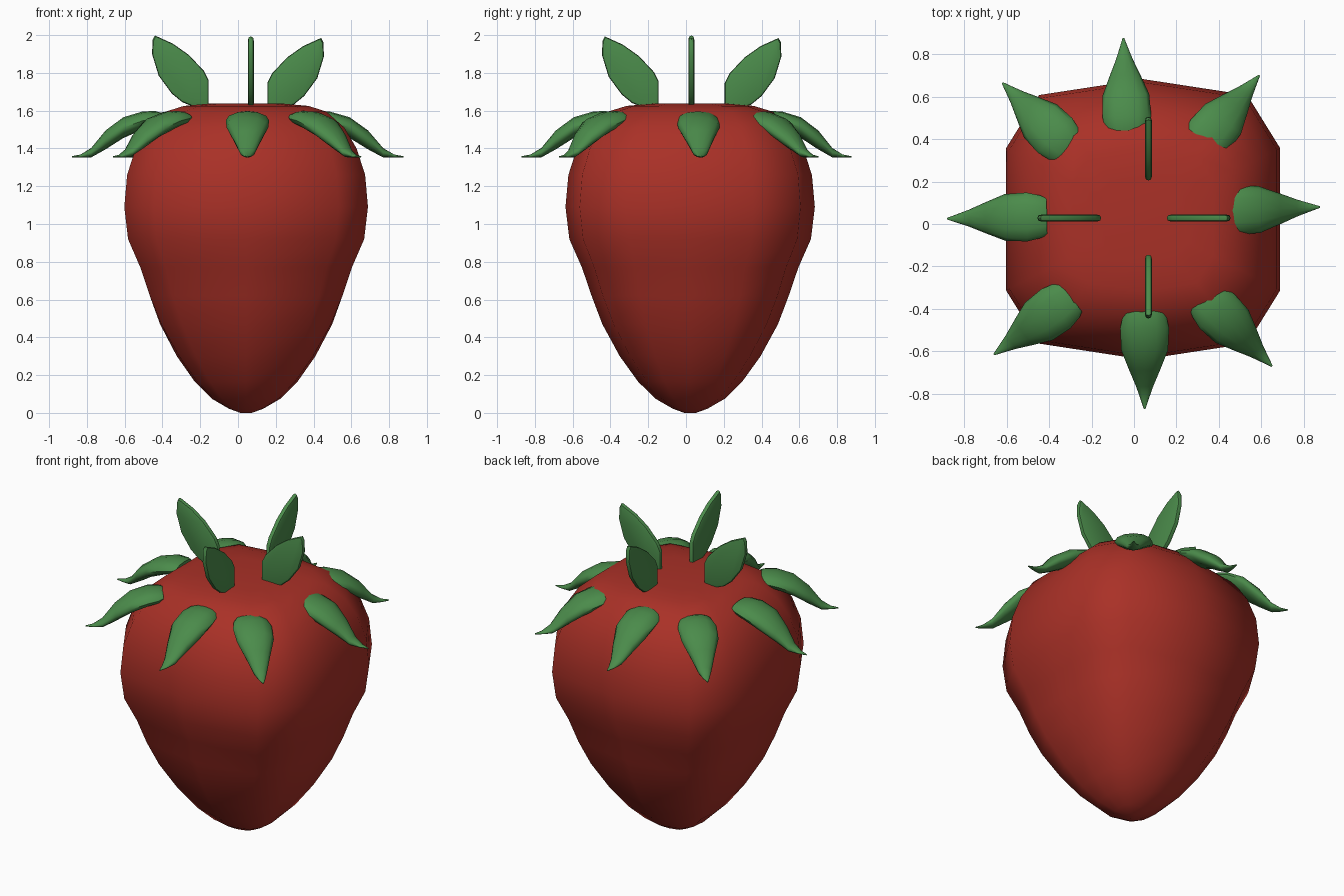
import bpy, bmesh, math
from mathutils import Vector

if "Cube" in bpy.data.objects:
    bpy.data.objects.remove(bpy.data.objects["Cube"])


def material(name, rgb):
    m = bpy.data.materials.new(name)
    m.diffuse_color = (*rgb, 1)
    m.use_nodes = True
    m.node_tree.nodes["Principled BSDF"].inputs["Base Color"].default_value = m.diffuse_color
    return m


RED = material("berry red", (0.40, 0.03, 0.02))
GREEN = material("leaf green", (0.07, 0.26, 0.07))


def finish(bm, name, mat, angle):
    bmesh.ops.recalc_face_normals(bm, faces=bm.faces)
    me = bpy.data.meshes.new(name)
    bm.to_mesh(me)
    bm.free()
    ob = bpy.data.objects.new(name, me)
    bpy.context.collection.objects.link(ob)
    me.materials.append(mat)
    bpy.ops.object.select_all(action='DESELECT')
    ob.select_set(True)
    bpy.context.view_layer.objects.active = ob
    bpy.ops.object.shade_smooth_by_angle(angle=math.radians(angle))
    return ob


def loft(rings, name, mat, angle=60):
    """Skin a list of equal-length point rings and cap both ends."""
    bm = bmesh.new()
    vs = [[bm.verts.new(p) for p in r] for r in rings]
    n = len(vs[0])
    for a, b in zip(vs, vs[1:]):
        for i in range(n):
            j = (i + 1) % n
            bm.faces.new((a[i], a[j], b[j], b[i]))
    bm.faces.new(vs[0])
    bm.faces.new(vs[-1])
    return finish(bm, name, mat, angle)


# Berry: rounded-square section, scaled up the height (z, half width)
section = [(.645, -.335), (.645, 0), (.645, .335), (.49, .585), (0, .66), (-.49, .585),
           (-.645, .335), (-.645, 0), (-.645, -.335), (-.49, -.585), (0, -.66), (.49, -.585)]
profile = [(.0, .03), (.022, .09), (.075, .18), (.165, .27), (.30, .365), (.47, .455),
           (.62, .51), (.77, .56), (.92, .625), (1.09, .645), (1.26, .63), (1.40, .585),
           (1.51, .52), (1.595, .425), (1.625, .33), (1.637, .2)]
rings = []
for z, w in profile:
    s = w / .645
    # the section turns rounder towards the tip
    blend = max(0, 1 - z / .6) * .6
    ring = []
    for x, y in section:
        k = 1 + blend * (.655 / math.hypot(x, y) - 1)
        ring.append((.043 + x * s * k, .022 + y * s * k, z))
    rings.append(ring)
loft(rings, "berry", RED)

# Drooping leaves: (distance along, half width, mid height, half thickness)
LEAF = [(0, .085, 1.565, .025), (.06, .1, 1.558, .04), (.2, .115, 1.548, .048),
        (.42, .11, 1.51, .055), (.62, .072, 1.445, .05), (.78, .04, 1.378, .025),
        (.9, .02, 1.36, .008), (1, .004, 1.356, .003)]


def droop_leaf(base, tip, name):
    a, b = Vector((*base, 0)), Vector((*tip, 0))
    side = Vector((0, 0, 1)).cross((b - a).normalized())
    rings = []
    for t, w, z, h in LEAF:
        c = a.lerp(b, t) + Vector((0, 0, z))
        rings.append([c + side * w * math.cos(q) + Vector((0, 0, h * math.sin(q)))
                      for q in (i * math.pi / 6 for i in range(12))])
    loft(rings, name, GREEN)


for i, (base, tip) in enumerate([
        ((.05, -.395), (.05, -.87)), ((.325, -.345), (.65, -.67)),
        ((.385, .06), (.875, .08)), ((.295, .345), (.59, .70)),
        ((-.03, .415), (-.05, .875)), ((-.31, .355), (-.62, .665)),
        ((-.41, .035), (-.88, .025)), ((-.295, -.345), (-.66, -.615))]):
    droop_leaf(base, tip, f"drooping_leaf_{i + 1}")

# Upright leaves: thin plates standing in radial planes (outward, height)
BLADE = [(0, 1.625), (0, 1.76), (.025, 1.81), (.105, 1.895), (.19, 1.955), (.285, 1.998),
         (.297, 1.975), (.30, 1.90), (.265, 1.785), (.195, 1.69), (.14, 1.645), (.09, 1.625)]


def upright_leaf(origin, direction, drop, name):
    d = Vector((*direction, 0))
    side = Vector((0, 0, 1)).cross(d)
    mid = Vector((.15, 1.8))
    rings = []
    # rim rounded over to slightly inset faces
    for k, off in ((.88, -.016), (.97, -.012), (1, 0), (.97, .012), (.88, .016)):
        rings.append([])
        for p in BLADE:
            r, z = mid.lerp(Vector(p), k)
            rings[-1].append(Vector((*origin, z - drop)) + d * r + side * off)
    loft(rings, name, GREEN, 50)


for i, (origin, direction, drop) in enumerate([
        ((.155, .028), (1, 0), .013), ((.068, .205), (0, 1), .013),
        ((-.155, .028), (-1, 0), 0), ((.068, -.145), (0, -1), .005)]):
    upright_leaf(origin, direction, drop, f"upright_leaf_{i + 1}")
